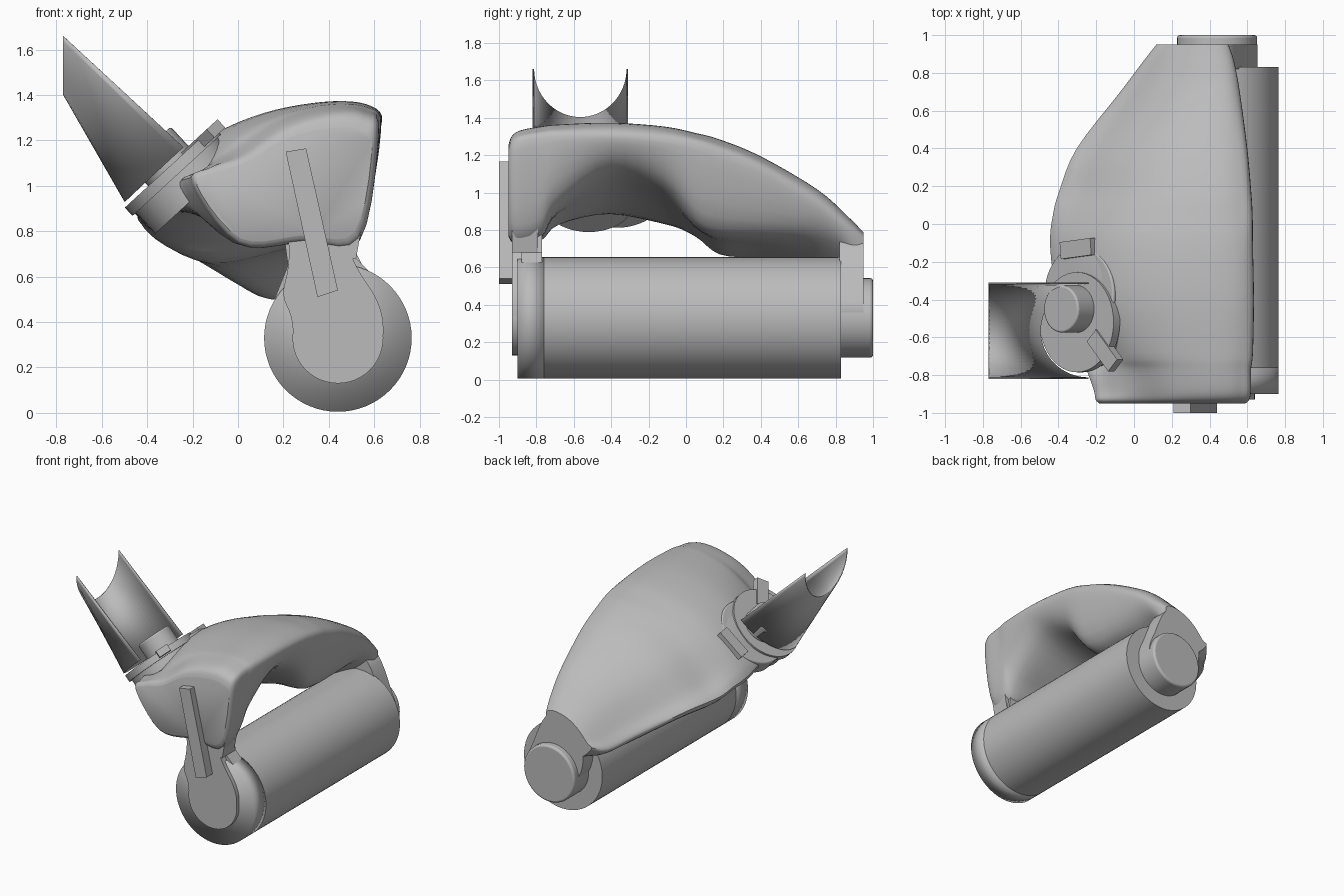
import bpy, bmesh, math
from mathutils import Vector, Matrix

if "Cube" in bpy.data.objects:
    bpy.data.objects.remove(bpy.data.objects["Cube"])

grey = bpy.data.materials.new("plain_grey")
grey.use_nodes = True
grey.diffuse_color = (0.5, 0.5, 0.5, 1)
grey.node_tree.nodes["Principled BSDF"].inputs["Base Color"].default_value = grey.diffuse_color
parts = []


def finish(name, bm):
    bmesh.ops.recalc_face_normals(bm, faces=bm.faces)
    mesh = bpy.data.meshes.new(name)
    bm.to_mesh(mesh)
    bm.free()
    mesh.materials.append(grey)
    obj = bpy.data.objects.new(name, mesh)
    bpy.context.collection.objects.link(obj)
    parts.append(obj)
    return obj


def spline(pts, steps, closed):
    """Catmull-Rom curve through the points."""
    pts, n, out = [Vector(p) for p in pts], len(pts), []
    pick = (lambda i: pts[i % n]) if closed else (lambda i: pts[min(max(i, 0), n - 1)])
    for i in range(n if closed else n - 1):
        a, b, c, d = (pick(i + k) for k in (-1, 0, 1, 2))
        for s in range(steps):
            t = s / steps
            out.append(0.5 * (2 * b + (c - a) * t + (2 * a - 5 * b + 4 * c - d) * t * t
                              + (3 * b - a - 3 * c + d) * t ** 3))
    return out if closed else out + [pts[-1]]


def loft(name, rings, closed=True):
    bm = bmesh.new()
    rows = [[bm.verts.new(p) for p in ring] for ring in rings]
    n = len(rows[0])
    for r0, r1 in zip(rows, rows[1:]):
        for i in range(n if closed else n - 1):
            j = (i + 1) % n
            bm.faces.new((r0[i], r0[j], r1[j], r1[i]))
    if closed:
        bm.faces.new(rows[0])
        bm.faces.new(rows[-1])
    return finish(name, bm)


def cylinder(name, radius, start, end, sides=48, bevel=0.0):
    start, end = Vector(start), Vector(end)
    axis = end - start
    bm = bmesh.new()
    frame = Matrix.Translation((start + end) / 2) @ axis.to_track_quat('Z', 'Y').to_matrix().to_4x4()
    bmesh.ops.create_cone(bm, cap_ends=True, segments=sides, radius1=radius, radius2=radius,
                          depth=axis.length, matrix=frame)
    obj = finish(name, bm)
    if bevel:
        mod = obj.modifiers.new("rounded_rim", 'BEVEL')
        mod.width, mod.segments = bevel, 3
    return obj


def prism(name, profile, y0, y1):
    return loft(name, [[(x, y, z) for x, z in profile] for y in (y0, y1)])


# Roller with its front cap and the two hubs
def along(y):
    return (0.44, y, 0.33)


cylinder("roller", 0.325, along(-0.76), along(0.83), 64)
front_cap = cylinder("roller_front_cap", 0.325, along(-0.9), along(-0.76), 64)
cylinder("front_hub", 0.2, along(-0.93), along(-0.85))
cylinder("back_hub", 0.212, along(0.8), along(1.0), 48, 0.015)

# Curved cover: y, left x, right x, top z, underside z, right lower z, left edge height share
stations = [
    (-0.95, -0.18, 0.59, 1.25, 0.77, 0.80, 0.48),
    (-0.93, -0.20, 0.61, 1.30, 0.75, 0.77, 0.48),
    (-0.88, -0.21, 0.62, 1.33, 0.745, 0.76, 0.45),
    (-0.77, -0.25, 0.62, 1.35, 0.76, 0.80, 0.4),
    (-0.68, -0.30, 0.63, 1.36, 0.83, 0.95, 0.25),
    (-0.40, -0.40, 0.635, 1.37, 0.89, 1.13, 0.06),
    (-0.12, -0.44, 0.63, 1.35, 0.84, 1.05, 0.04),
    (0.05, -0.425, 0.628, 1.315, 0.765, 0.86, 0.12),
    (0.18, -0.39, 0.62, 1.28, 0.67, 0.81, 0.2),
    (0.40, -0.30, 0.60, 1.19, 0.64, 0.80, 0.22),
    (0.70, -0.07, 0.56, 1.015, 0.54, 0.79, 0.18),
    (0.86, 0.05, 0.53, 0.875, 0.50, 0.70, 0.14),
    (0.95, 0.12, 0.50, 0.785, 0.50, 0.56, 0.3),
]


def cover_ring(y, left, right, top, low, right_low, share):
    q = (right_low - low) / (top - low)
    shape = [(0, share), (0.1, max(0.37, share + 0.12)), (0.28, 0.69), (0.5, 0.9), (0.75, 1), (0.93, 0.98),
             (1, 0.83), (0.9, q), (0.6, q * 0.45), (0.25, 0)]
    pts = [(left + u * (right - left), y, low + v * (top - low)) for u, v in shape]
    return spline(pts, 5, True)


rings = [cover_ring(*s) for s in stations]
columns = [spline(column, 4, False) for column in zip(*rings)]
loft("cover", list(zip(*columns)))

# Front arm: narrow neck flaring into the hub
neck = [(0.15, 0.88), (0.22, 0.76), (0.22, 0.64), (0.2, 0.52), (0.235, 0.42), (0.27, 0.25), (0.44, 0.14),
        (0.61, 0.25), (0.64, 0.38), (0.61, 0.5), (0.53, 0.63), (0.49, 0.74), (0.52, 0.88)]
prism("front_arm", spline(neck, 4, True), -0.93, -0.77)
flare = [(0.2, 0.8), (0.22, 0.65), (0.16, 0.5), (0.7, 0.5), (0.52, 0.68), (0.5, 0.8)]
prism("front_arm_flare", flare, -0.88, -0.77)
prism("front_bar", [(0.21, 1.15), (0.30, 1.165), (0.44, 0.54), (0.35, 0.51)], -1.0, -0.9)
prism("side_bracket", [(0.48, 0.91), (0.56, 0.9), (0.52, 0.68), (0.46, 0.68)], -0.93, -0.79)

# Back arm dropping from the cover to the back hub
back = [(0.25, 0.68), (0.38, 0.75), (0.5, 0.73), (0.6, 0.52), (0.645, 0.33), (0.44, 0.13), (0.235, 0.33),
        (0.19, 0.53)]
prism("back_arm", spline(back, 4, True), 0.82, 0.95)

# Tilted socket for the broken strut
tilt = Vector((-0.68, 0, 0.74)).normalized()
seat = Vector((-0.3, 0, 1.08))
slope = Vector((tilt.z, 0, -tilt.x))


def on_seat(y, height, side=0.0):
    return seat + Vector((0, y, 0)) + tilt * height + slope * side


cylinder("socket_flange", 0.265, on_seat(-0.52, -0.045), on_seat(-0.52, 0.005))
cylinder("socket_collar", 0.245, on_seat(-0.52, -0.17), on_seat(-0.52, -0.04))
cylinder("socket_side_collar", 0.25, on_seat(-0.37, -0.14), on_seat(-0.37, -0.01), 48, 0.01)
cylinder("socket_pin", 0.125, on_seat(-0.45, -0.05), on_seat(-0.45, 0.13), 32, 0.01)
axes = Matrix((slope, Vector((0, 1, 0)), tilt)).transposed().to_4x4()
for name, y, side, turn in (("back_tab", -0.13, 0.0, 0.1), ("front_tab", -0.67, 0.19, -0.8)):
    bm = bmesh.new()
    frame = Matrix.Translation(on_seat(y, -0.01, side)) @ axes @ Matrix.Rotation(turn, 4, 'Z')
    bmesh.ops.create_cube(bm, size=1, matrix=frame @ Matrix.Diagonal((0.22, 0.09, 0.05, 1)))
    finish(name, bm)

# Strut: a half pipe, open upward and cut off upright at its end
arc = [math.pi * i / 32 for i in range(33)]
base = [(-0.24 - 0.26 * math.sin(a), -0.565 + 0.255 * math.cos(a), 1.17 - 0.24 * math.sin(a)) for a in arc]
tip = [(-0.77, -0.565 + 0.255 * math.cos(a), 1.66 - 0.26 * math.sin(a)) for a in arc]
strut = loft("half_pipe_strut", [base, tip], closed=False)
strut.modifiers.new("wall", 'SOLIDIFY').thickness = 0.008

# Smooth shading with sharp edges kept, and a soft rim on the front cap
bpy.ops.object.select_all(action='DESELECT')
for obj in parts:
    obj.select_set(obj != front_cap)
bpy.context.view_layer.objects.active = parts[0]
bpy.ops.object.shade_smooth_by_angle(angle=math.radians(35))
front_cap.data.shade_smooth()
